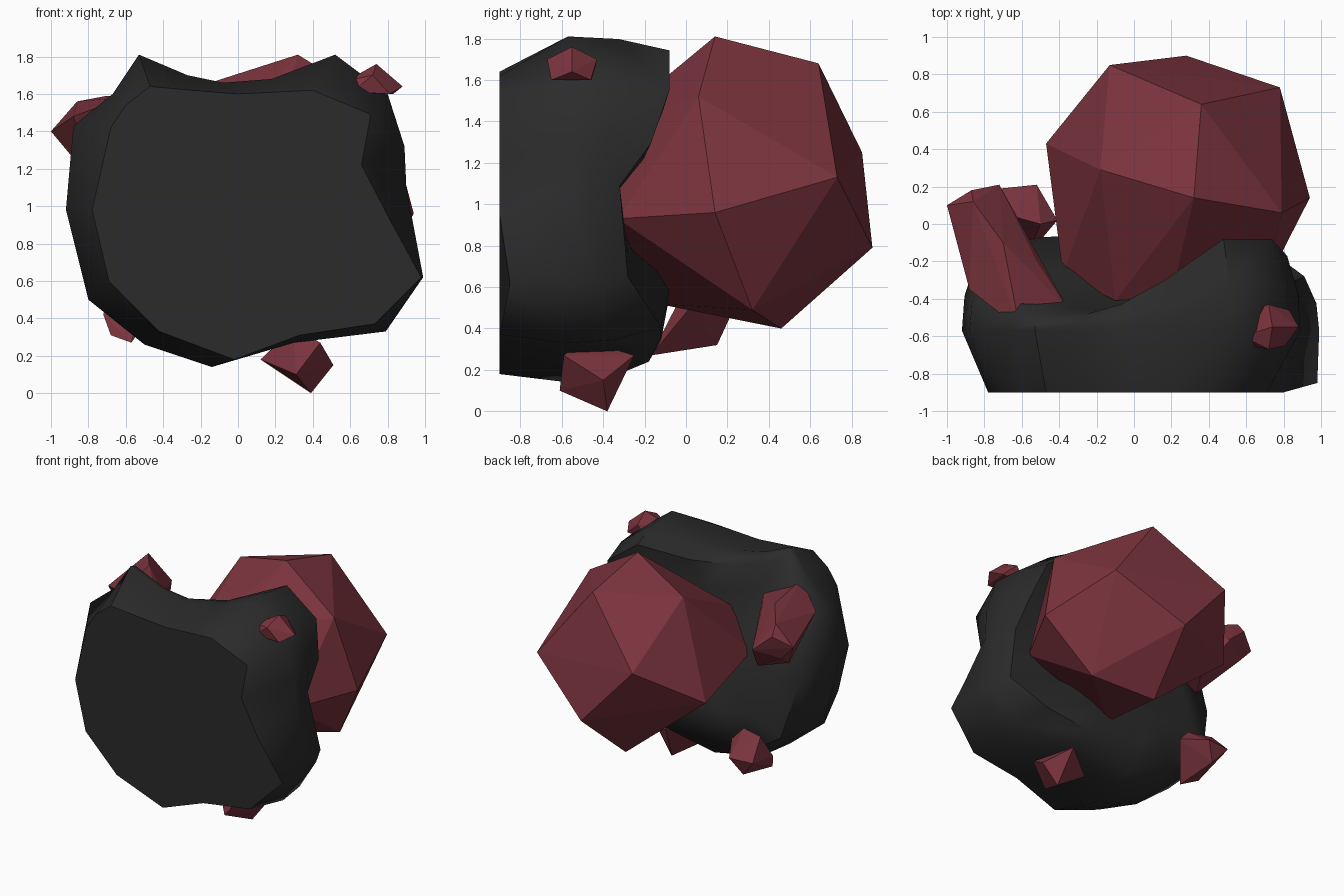
import bpy, bmesh, math

if "Cube" in bpy.data.objects:
    bpy.data.objects.remove(bpy.data.objects["Cube"])


def material(name, rgb):
    m = bpy.data.materials.new(name)
    m.diffuse_color = (*rgb, 1)
    m.use_nodes = True
    m.node_tree.nodes["Principled BSDF"].inputs["Base Color"].default_value = m.diffuse_color
    return m


ROCK = material("charcoal rock", (0.024, 0.024, 0.024))
GARNET = material("dark red crystal", (0.20, 0.034, 0.048))


def finish(bm, name, mat):
    bmesh.ops.recalc_face_normals(bm, faces=bm.faces)
    me = bpy.data.meshes.new(name)
    bm.to_mesh(me)
    bm.free()
    ob = bpy.data.objects.new(name, me)
    bpy.context.collection.objects.link(ob)
    me.materials.append(mat)
    return ob


def crystal(name, points):
    """Faceted crystal: convex hull of its corner points."""
    bm = bmesh.new()
    for p in points:
        bm.verts.new(p)
    bmesh.ops.convex_hull(bm, input=bm.verts)
    loose = [v for v in bm.verts if not v.link_faces]
    bmesh.ops.delete(bm, geom=loose, context='VERTS')
    return finish(bm, name, GARNET)


# Rock: loft from the flat front face to the hollowed back
front = [(-.78, .98), (-.68, 1.42), (-.60, 1.54), (-.47, 1.64), (-.25, 1.62), (0, 1.6),
         (.2, 1.61), (.4, 1.62), (.71, 1.49), (.66, 1.22), (.8, .95), (.98, .62),
         (.73, .37), (.33, .31), (-.02, .18), (-.42, .33), (-.69, .6)]
widest = [(-.92, .98), (-.88, 1.43), (-.67, 1.6), (-.53, 1.81), (-.27, 1.7), (-.08, 1.66),
          (.18, 1.68), (.52, 1.81), (.8, 1.6), (.89, 1.32), (.9, 1.1), (.99, .62),
          (.79, .33), (.3, .27), (-.14, .14), (-.5, .26), (-.8, .5)]
back_y = [-.2, -.28, -.42, -.48, -.48, -.43, -.3, -.08, -.08, -.17, -.32, -.28,
          -.12, -.12, -.18, -.12, -.12]
inner_y = [-.12, -.22, -.34, -.45, -.47, -.45, -.35, -.2, -.14, -.22, -.34, -.28,
           -.12, -.06, -.07, -.06, -.07]


def scaled(p, s):
    if p[1] < .4:  # the underside curves in more
        s -= (1 - s) * .5
    return p[0] * s, .97 + (p[1] - .97) * s


rings = [[(x, -.9 if x < .9 else -.85, z) for x, z in front],
         [(x, -.57, z) for x, z in widest]]
for s, blend, ys in ((.985, .5, back_y), (.92, 1, back_y), (.62, 1, inner_y)):
    ring = []
    for p, y in zip(widest, ys):
        x, z = scaled(p, s)
        ring.append((x, -.57 + (y + .57) * blend, z))
    rings.append(ring)

bm = bmesh.new()
loops = [[bm.verts.new(p) for p in r] for r in rings]
n = len(front)
bm.faces.new(loops[0])
for a, b in zip(loops, loops[1:]):
    for i in range(n):
        j = (i + 1) % n
        bm.faces.new((a[i], a[j], b[j], b[i]))
tip = bm.verts.new((0, -.28, .95))
for i in range(n):
    bm.faces.new((loops[-1][i], loops[-1][(i + 1) % n], tip))
rock = finish(bm, "rock", ROCK)
bpy.context.view_layer.objects.active = rock
rock.select_set(True)
bpy.ops.object.shade_smooth_by_angle(angle=math.radians(60))
rock.data.polygons[0].use_smooth = False

# Crystals
crystal("large_crystal", [
    (.32, .14, 1.81), (.36, .64, 1.68), (-.13, .85, 1.25), (.78, .73, 1.13), (.79, .06, 1.52),
    (-.18, .29, 1.65), (.94, .14, .96), (.28, .9, .79), (-.47, .43, .95), (-.38, -.27, 1.07),
    (.7, -.33, .93), (.2, .46, .40), (.66, .32, .49), (.12, -.14, .52), (-.1, -.41, 1.3),
    (.2, -.38, 1.38)])
crystal("upper_left_crystal", [
    (-1, .1, 1.4), (-.87, .18, 1.48), (-.72, .21, 1.35), (-.86, .12, 1.56), (-.52, -.2, 1.48),
    (-.35, -.46, 1.45), (-.61, -.56, 1.58), (-.88, -.35, 1.48), (-.9, .1, 1.29),
    (-.62, 0, 1.12), (-.75, -.2, 1.1), (-.7, -.1, 1.59)])
crystal("lower_left_crystal", [
    (-.71, .19, .45), (-.52, .21, .45), (-.41, .02, .5), (-.6, .15, .32), (-.57, -.17, .27),
    (-.72, -.05, .42), (-.5, 0, .6), (-.68, .05, .6), (-.68, -.1, .31)])
crystal("bottom_crystal", [
    (.12, -.4, .18), (.39, -.38, 0), (.51, -.4, .15), (.31, -.61, .1), (.44, -.59, .27),
    (.35, -.25, .27), (.3, -.5, .35)])
crystal("top_right_crystal", [
    (.58, -.6, 1.67), (.61, -.65, 1.61), (.74, -.55, 1.76), (.88, -.55, 1.64), (.81, -.65, 1.6),
    (.72, -.43, 1.7), (.83, -.46, 1.6), (.65, -.45, 1.6), (.72, -.67, 1.7)])
